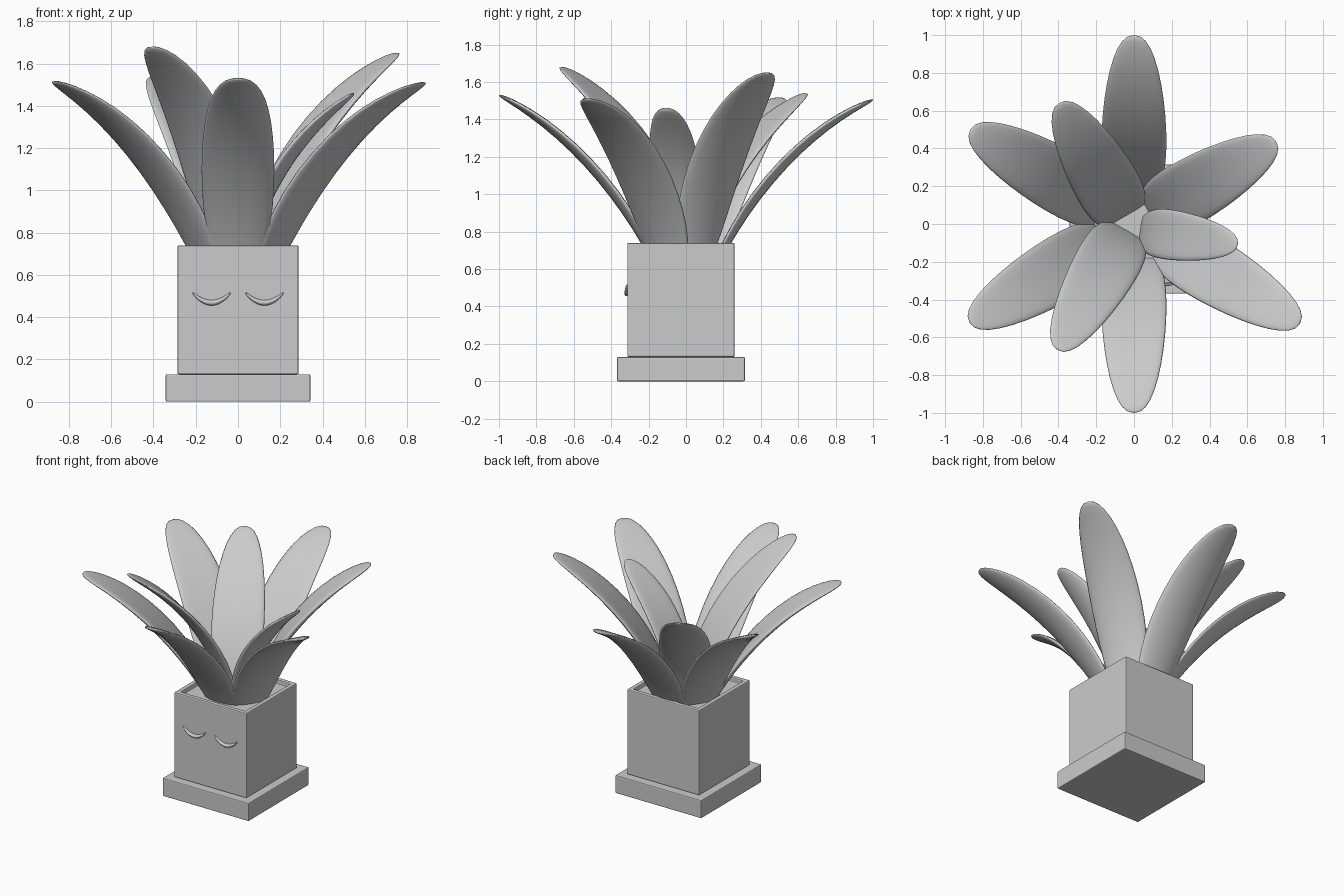
import bpy, bmesh, math
from mathutils import Vector, Matrix

cube = bpy.data.objects.get("Cube")
if cube:
    bpy.data.objects.remove(cube, do_unlink=True)

grey = bpy.data.materials.new("plain grey")
grey.use_nodes = True
grey.diffuse_color = (0.6, 0.6, 0.6, 1)
grey.node_tree.nodes["Principled BSDF"].inputs["Base Color"].default_value = grey.diffuse_color


def add_object(name, bm, smooth):
    bmesh.ops.recalc_face_normals(bm, faces=bm.faces[:])
    for f in bm.faces:
        f.smooth = smooth
    mesh = bpy.data.meshes.new(name)
    bm.to_mesh(mesh)
    bm.free()
    mesh.materials.append(grey)
    ob = bpy.data.objects.new(name, mesh)
    bpy.context.collection.objects.link(ob)
    return ob


def block(name, half, z0, z1, rim=0, depth=0):
    """Square block with softened edges and an optional sunken top."""
    bm = bmesh.new()
    size = Matrix.Diagonal((2 * half, 2 * half, z1 - z0, 1))
    place = Matrix.Translation((0, -0.027, (z0 + z1) / 2))
    bmesh.ops.create_cube(bm, size=1, matrix=place @ size)
    if rim:
        top = max(bm.faces, key=lambda f: f.calc_center_median().z)
        bmesh.ops.inset_region(bm, faces=[top], thickness=rim)
        down = bmesh.ops.extrude_face_region(bm, geom=[top])["geom"]
        bmesh.ops.delete(bm, geom=[top], context="FACES")
        verts = [v for v in down if isinstance(v, bmesh.types.BMVert)]
        bmesh.ops.translate(bm, verts=verts, vec=(0, 0, -depth))
    ob = add_object(name, bm, False)
    bevel = ob.modifiers.new("soft edges", "BEVEL")
    bevel.width = 0.007
    bevel.segments = 2


def bezier(pts, t):
    a, b, c, d = (Vector(p) for p in pts)
    s = 1 - t
    pos = s**3 * a + 3 * s * s * t * b + 3 * s * t * t * c + t**3 * d
    tan = s * s * (b - a) + 2 * s * t * (c - b) + t * t * (d - c)
    return pos, tan.normalized()


def blunt(z, power):
    """Widening factor that rounds off the end of a sphere."""
    return max(1 - z * z, 0.01) ** -power


def leaf(name, angle, path, width=0.172, shift=(0, 0, 0), thick=0.027, cup=0.02):
    """Flattened sphere bent along a path of (radius, height) points."""
    bm = bmesh.new()
    bmesh.ops.create_uvsphere(bm, u_segments=20, v_segments=20, radius=1)
    turn = Matrix.Rotation(math.radians(angle), 3, "Z")
    for v in bm.verts:
        x, y, z = v.co
        if z > 0:
            x *= blunt(z, 0.07)
            y *= blunt(z, 0.1)
        pos, tan = bezier(path, (z + 1) / 2)
        lift = thick * y + cup * x * x
        r, h = pos + Vector((-tan.y, tan.x)) * lift
        v.co = turn @ Vector((r, x * width, h)) + Vector(shift)
    add_object(name, bm, True)


# Saucer and planter
block("saucer", 0.342, 0, 0.13)
block("square_pot", 0.287, 0.13, 0.74, rim=0.045, depth=0.03)

# Outer ring of leaves (angle, reach, tip height), one standing more upright
ring = [(90, 1.0, 1.505), (150, 1.0, 1.515), (211, 1.015, 1.515),
        (270, 1.0, 1.53), (329, 1.025, 1.51)]
for i, (angle, reach, tip) in enumerate(ring):
    leaf(f"outer_leaf_{i + 1}", angle,
         [(0.12, 0.52), (0.24, 0.87), (0.58, 1.33), (reach, tip)])
leaf("upright_leaf", 30, [(0.07, 0.52), (0.15, 0.95), (0.45, 1.4), (0.87, 1.65)])

# Inner leaves
leaf("inner_leaf_front", 240, [(0.03, 0.55), (0.07, 0.95), (0.33, 1.4), (0.77, 1.68)],
     shift=(-0.02, 0, 0))
leaf("inner_leaf_back", 120, [(0.03, 0.54), (0.07, 0.88), (0.33, 1.27), (0.74, 1.54)],
     shift=(-0.025, 0, 0))
leaf("inner_leaf_small", -8, [(0.03, 0.6), (0.08, 0.95), (0.26, 1.25), (0.555, 1.46)],
     width=0.132, shift=(0, -0.03, 0))

# Closed eyes: tapered crescents on the front wall
for side, name in ((1, "left_eye"), (-1, "right_eye")):
    bm = bmesh.new()
    bmesh.ops.create_uvsphere(bm, u_segments=12, v_segments=16, radius=1)
    for v in bm.verts:
        x, y, z = v.co
        fat = blunt(z, 0.15)
        v.co = (side * 0.125 + 0.09 * z, -0.314 + 0.016 * y * fat,
                0.468 + 0.047 * z * z + 0.013 * x * fat)
    add_object(name, bm, True)
